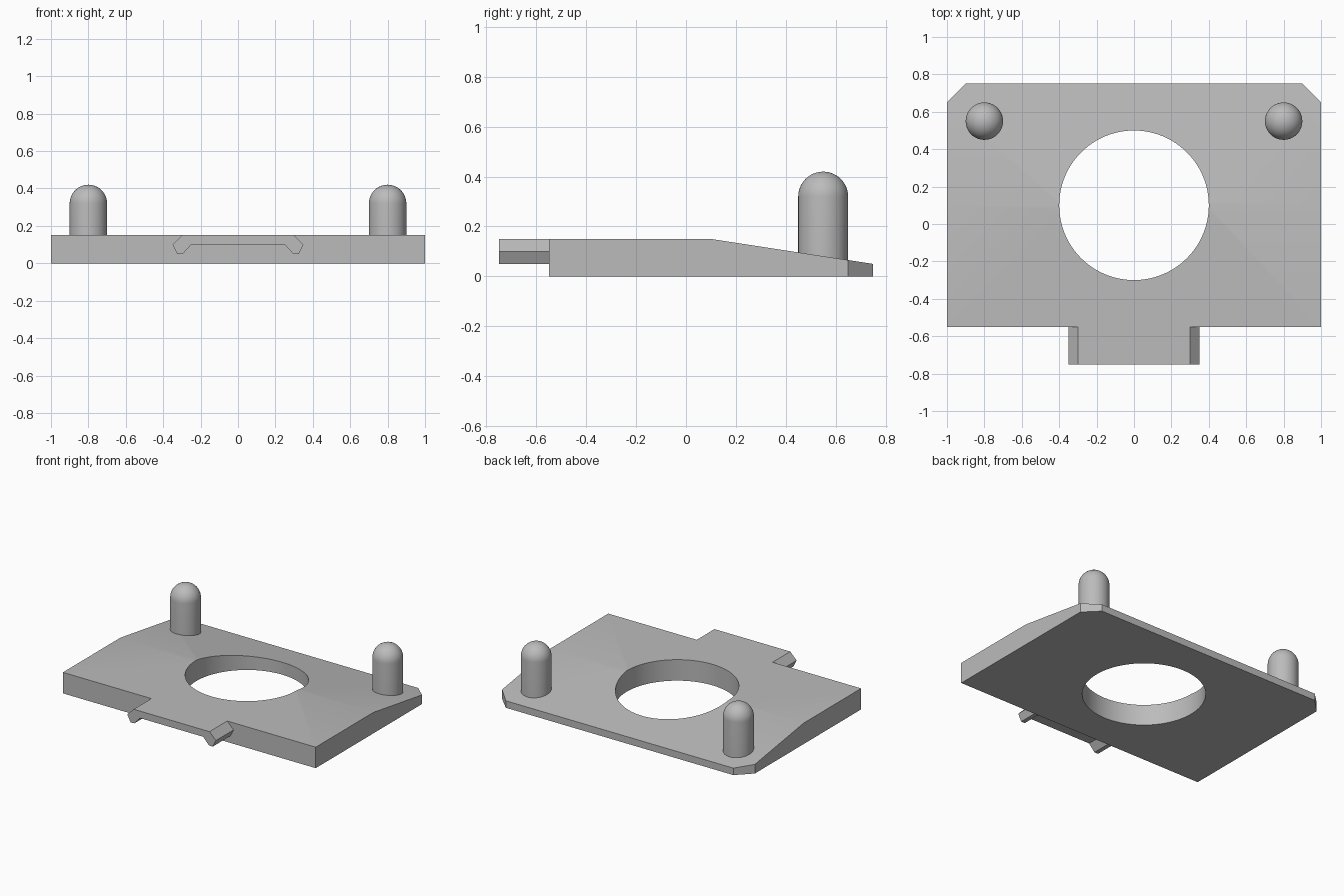
import bpy, bmesh, math
from mathutils import Vector

if "Cube" in bpy.data.objects:
    bpy.data.objects.remove(bpy.data.objects["Cube"], do_unlink=True)

GREY = (0.5, 0.5, 0.5, 1)
grey = bpy.data.materials.new("plain_grey")
grey.use_nodes = True
grey.diffuse_color = GREY
grey.node_tree.nodes["Principled BSDF"].inputs["Base Color"].default_value = GREY

THICK, BACK, EDGE, BEND = 0.15, 0.75, 0.05, 0.1


def top_height(y):
    """Height of the plate's top surface at depth y."""
    return THICK - max(0, y - BEND) / (BACK - BEND) * (THICK - EDGE)


def finish(name, bm):
    bmesh.ops.recalc_face_normals(bm, faces=bm.faces)
    mesh = bpy.data.meshes.new(name)
    bm.to_mesh(mesh)
    bm.free()
    mesh.materials.append(grey)
    obj = bpy.data.objects.new(name, mesh)
    bpy.context.collection.objects.link(obj)
    return obj


def smooth(obj):
    bpy.ops.object.select_all(action="DESELECT")
    obj.select_set(True)
    bpy.context.view_layer.objects.active = obj
    bpy.ops.object.shade_smooth_by_angle(angle=math.radians(35))


def prism(points, offset):
    """Closed solid made by sweeping a flat outline."""
    bm = bmesh.new()
    face = bm.faces.new([bm.verts.new(p) for p in points])
    swept = bmesh.ops.extrude_face_region(bm, geom=[face], use_keep_orig=True)
    verts = [v for v in swept["geom"] if isinstance(v, bmesh.types.BMVert)]
    bmesh.ops.translate(bm, verts=verts, vec=offset)
    return bm


# Wedge-shaped plate swept from its side profile
side = [(-0.55, 0), (BACK, 0), (BACK, EDGE), (BEND, THICK), (-0.55, THICK)]
bm = prism([(-1, y, z) for y, z in side], Vector((2, 0, 0)))

# Cut off the two back corners
for s in (-1, 1):
    cut = bmesh.ops.bisect_plane(
        bm, geom=bm.verts[:] + bm.edges[:] + bm.faces[:], clear_outer=True,
        plane_co=(s, 0.65, 0), plane_no=(s, 1, 0))
    edges = [e for e in cut["geom_cut"] if isinstance(e, bmesh.types.BMEdge)]
    bmesh.ops.contextual_create(bm, geom=edges)
plate = finish("base_plate", bm)

# Round opening through the plate
ring = [math.tau * i / 96 for i in range(96)]
bm = prism([(0.4 * math.cos(a), BEND + 0.4 * math.sin(a), -0.1) for a in ring],
           Vector((0, 0, 0.4)))
cutter = finish("opening_cutter", bm)
cutter.hide_render = True
mod = plate.modifiers.new("opening", "BOOLEAN")
mod.object, mod.operation, mod.solver = cutter, "DIFFERENCE", "EXACT"
bpy.context.view_layer.objects.active = plate
bpy.ops.object.modifier_apply(modifier=mod.name)
bpy.data.objects.remove(cutter, do_unlink=True)
smooth(plate)

# Front tab with hooked sides, mirrored from half a profile
half = [(0.3, THICK), (0.35, 0.1), (0.325, 0.05), (0.295, 0.05), (0.25, 0.1)]
outline = half + [(-x, z) for x, z in reversed(half)]
finish("front_tab", prism([(x, -0.75, z) for x, z in outline], Vector((0, 0.2, 0))))


# Round-topped locating pins standing on the slope
def pin(name, x, y, radius=0.1, shoulder=0.32, sides=48, rings=12):
    bm = bmesh.new()
    bmesh.ops.create_uvsphere(bm, u_segments=sides, v_segments=rings * 2, radius=radius)
    bmesh.ops.delete(bm, geom=[v for v in bm.verts if v.co.z < -0.001], context="VERTS")
    bmesh.ops.translate(bm, verts=bm.verts, vec=(x, y, shoulder))
    rim = [e for e in bm.edges if e.is_boundary]
    wall = bmesh.ops.extrude_edge_only(bm, edges=rim)
    foot = [v for v in wall["geom"] if isinstance(v, bmesh.types.BMVert)]
    for v in foot:
        v.co.z = top_height(v.co.y) - 0.002
    bmesh.ops.contextual_create(bm, geom=[e for e in bm.edges if e.is_boundary])
    smooth(finish(name, bm))


for name, x in (("left_pin", 0.8), ("right_pin", -0.8)):
    pin(name, x, 0.55)
